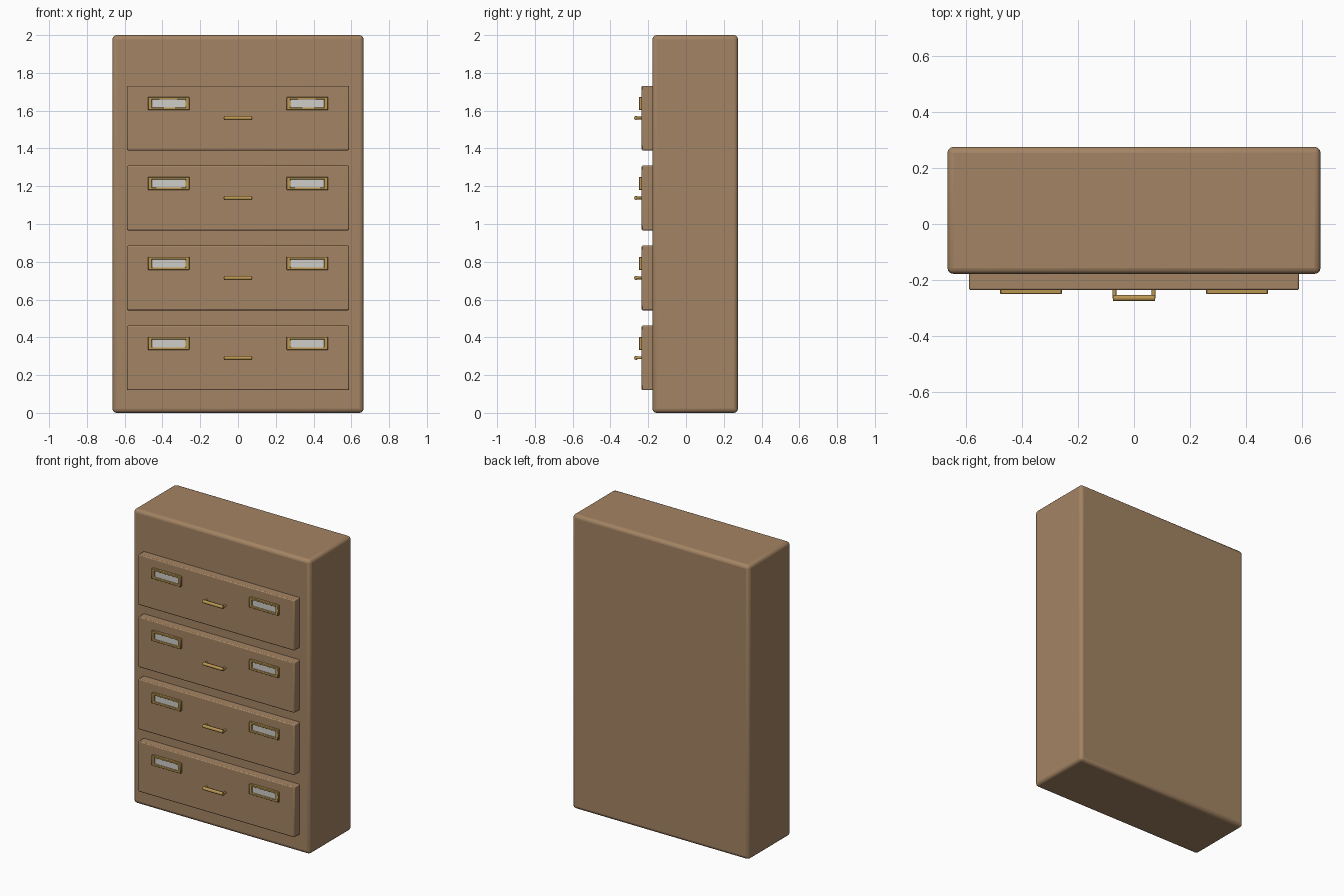
import bpy, bmesh, math
from mathutils import Matrix, Vector

cube = bpy.data.objects.get("Cube")
if cube:
    bpy.data.objects.remove(cube, do_unlink=True)


def material(name, color, metallic=0.0):
    m = bpy.data.materials.new(name)
    m.use_nodes = True
    m.diffuse_color = (*color, 1)
    shader = m.node_tree.nodes["Principled BSDF"]
    shader.inputs["Base Color"].default_value = (*color, 1)
    shader.inputs["Roughness"].default_value = 0.6
    return m


wood = material("brown wood", (0.37, 0.23, 0.125))
brass = material("brass", (0.50, 0.31, 0.085))
paper = material("label paper", (0.62, 0.61, 0.58))


def finish(name, bm, mat, bevel=0, segments=2):
    bmesh.ops.recalc_face_normals(bm, faces=bm.faces)
    mesh = bpy.data.meshes.new(name)
    bm.to_mesh(mesh)
    bm.free()
    mesh.materials.append(mat)
    ob = bpy.data.objects.new(name, mesh)
    bpy.context.collection.objects.link(ob)
    if bevel:
        mod = ob.modifiers.new("rounded edges", "BEVEL")
        mod.width = bevel
        mod.segments = segments
    bpy.ops.object.select_all(action="DESELECT")
    ob.select_set(True)
    bpy.context.view_layer.objects.active = ob
    bpy.ops.object.shade_smooth_by_angle(angle=math.radians(50))
    return ob


def add_box(bm, x, y, z):
    """Add a box spanning the three (low, high) ranges."""
    size = Vector((x[1] - x[0], y[1] - y[0], z[1] - z[0]))
    centre = Vector((sum(x), sum(y), sum(z))) / 2
    bmesh.ops.create_cube(bm, size=1, matrix=Matrix.Translation(centre) @ Matrix.Diagonal((*size, 1)))


def box(name, x, y, z, mat, bevel=0, segments=2):
    bm = bmesh.new()
    add_box(bm, x, y, z)
    return finish(name, bm, mat, bevel, segments)


def add_rod(bm, centre, axis, length, radius):
    turn = Vector(axis).to_track_quat("Z", "Y").to_matrix().to_4x4()
    bmesh.ops.create_cone(bm, cap_ends=True, segments=12, radius1=radius, radius2=radius,
                          depth=length, matrix=Matrix.Translation(centre) @ turn)


def label_frame(name, x, z):
    """Rectangular ring: outer block with its middle left open."""
    bm = bmesh.new()
    y_front, y_back = -0.25, -0.232
    loops = []
    for y, w, h in ((y_back, 0.11, 0.035), (y_front, 0.11, 0.035),
                    (y_front, 0.088, 0.021), (y_back, 0.088, 0.021)):
        loops.append([bm.verts.new((x + sx * w, y, z + sz * h))
                      for sx, sz in ((-1, -1), (1, -1), (1, 1), (-1, 1))])
    for i, loop in enumerate(loops):
        following = loops[(i + 1) % 4]
        for k in range(4):
            n = (k + 1) % 4
            bm.faces.new((loop[k], loop[n], following[n], following[k]))
    return finish(name, bm, brass, 0.003, 1)


# Cabinet body
box("cabinet_body", (-0.665, 0.665), (-0.178, 0.275), (0, 2), wood, 0.022, 3)

# Four drawers, each with a pull handle and two label holders
for i in range(4):
    z = 0.291 + i * 0.4233
    n = i + 1
    box(f"drawer_front_{n}", (-0.588, 0.588), (-0.235, -0.12), (z - 0.171, z + 0.171), wood, 0.006)

    handle = bmesh.new()
    add_rod(handle, (0, -0.264, z), (1, 0, 0), 0.15, 0.011)
    for side in (-1, 1):
        add_rod(handle, (side * 0.07, -0.248, z), (0, 1, 0), 0.034, 0.007)
    finish(f"drawer_handle_{n}", handle, brass)

    for side, word in ((-1, "right"), (1, "left")):
        x, lz = side * 0.367, z + 0.077
        label_frame(f"label_frame_{word}_{n}", x, lz)
        box(f"label_card_{word}_{n}", (x - 0.09, x + 0.09), (-0.242, -0.234),
            (lz - 0.023, lz + 0.023), paper)
